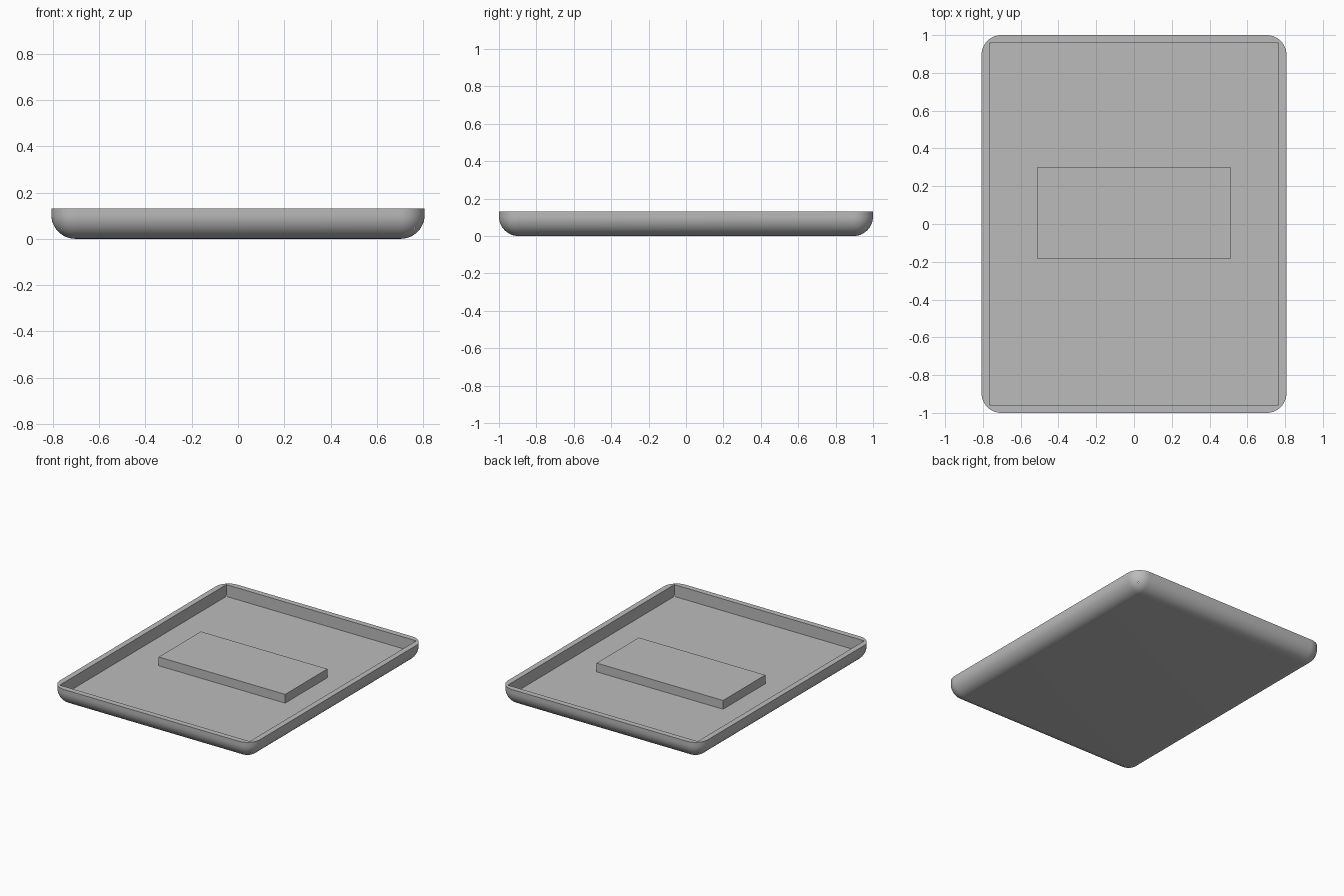
import bpy, bmesh
from mathutils import Vector, Matrix

if "Cube" in bpy.data.objects:
    bpy.data.objects.remove(bpy.data.objects["Cube"], do_unlink=True)

HALF_X, HALF_Y, HEIGHT = 0.807, 1.0, 0.13
WALL, FLOOR, RADIUS = 0.041, 0.044, 0.104

grey = bpy.data.materials.new("light_grey")
grey.use_nodes = True
colour = (0.5, 0.5, 0.5, 1)
grey.diffuse_color = colour
grey.node_tree.nodes["Principled BSDF"].inputs["Base Color"].default_value = colour


def box(name, low, high, radius=0):
    """Box between two corners; a radius rounds every edge below the top rim."""
    low, high = Vector(low), Vector(high)
    bm = bmesh.new()
    bmesh.ops.create_cube(bm, size=1, matrix=Matrix.LocRotScale((low + high) / 2, None, high - low))
    if radius:
        edges = [e for e in bm.edges if min(v.co.z for v in e.verts) < high.z - 0.01]
        bmesh.ops.bevel(bm, geom=edges, offset=radius, segments=12, profile=0.5, affect='EDGES')
    mesh = bpy.data.meshes.new(name)
    bm.to_mesh(mesh)
    bm.free()
    mesh.materials.append(grey)
    obj = bpy.data.objects.new(name, mesh)
    bpy.context.collection.objects.link(obj)
    return obj


# Tray shell with rounded sides and underside
tray = box("tray_shell", (-HALF_X, -HALF_Y, 0), (HALF_X, HALF_Y, HEIGHT), RADIUS)

# Square-cornered recess
inner_x, inner_y = HALF_X - WALL, HALF_Y - WALL
cutter = box("recess_cutter", (-inner_x, -inner_y, FLOOR), (inner_x, inner_y, HEIGHT + 0.1))
cutter.hide_render = True
cut = tray.modifiers.new("recess", 'BOOLEAN')
cut.operation, cut.solver, cut.object = 'DIFFERENCE', 'EXACT', cutter

bpy.ops.object.select_all(action='DESELECT')
tray.select_set(True)
bpy.context.view_layer.objects.active = tray
bpy.ops.object.modifier_apply(modifier=cut.name)
bpy.data.objects.remove(cutter, do_unlink=True)
bpy.ops.object.shade_smooth_by_angle()

# Raised block on the recess floor, set slightly towards the back
box("raised_block", (-0.51, -0.185, FLOOR), (0.51, 0.301, FLOOR + 0.064))
